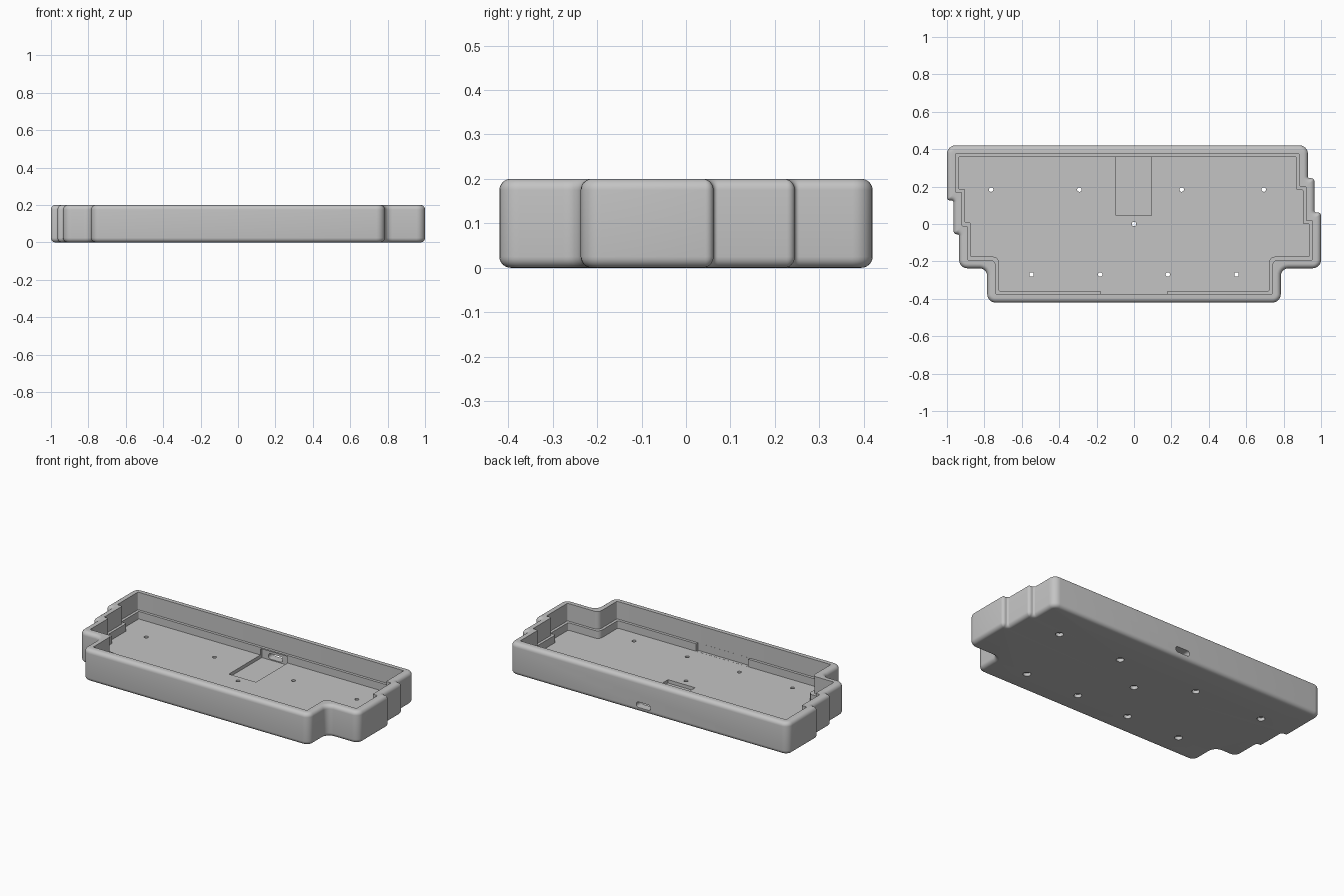
import bpy, bmesh, math
from mathutils import Vector, Matrix

cube = bpy.data.objects.get("Cube")
if cube:
    bpy.data.objects.remove(cube, do_unlink=True)

grey = bpy.data.materials.new("light_grey")
grey.use_nodes = True
GREY = (0.55, 0.55, 0.55, 1)
grey.diffuse_color = GREY
grey.node_tree.nodes["Principled BSDF"].inputs["Base Color"].default_value = GREY

HEIGHT, FILLET = 0.2, 0.025
WALL, LEDGE = 0.045, 0.062       # insets of the upper wall and of the ledge
FLOOR_Z, LEDGE_Z = 0.043, 0.09

# Stepped plan of the case, counter-clockwise from the front left notch
PLAN = [(-0.785, -0.42), (0.785, -0.42), (0.785, -0.237), (1, -0.237),
        (1, 0.062), (0.965, 0.062), (0.965, 0.245), (0.93, 0.245),
        (0.93, 0.42), (-1, 0.42), (-1, 0.125), (-0.965, 0.125),
        (-0.965, -0.055), (-0.935, -0.055), (-0.935, -0.237), (-0.785, -0.237)]


def corner_radius(inset, convex, small):
    if inset > 0.04:
        return 0.006 if convex or small else 0.03
    if convex:
        return max((0.018 if small else 0.045) - inset, 0.003)
    return min(0.01 + inset, 0.026) if small else 0.04 + inset


def outline(inset, segments=6):
    """Plan moved inwards, with every corner rounded by an arc."""
    pts = [Vector(p) for p in PLAN]
    ring = []
    for i, p in enumerate(pts):
        before, after = p - pts[i - 1], pts[(i + 1) % len(pts)] - p
        small = min(before.length, after.length) < 0.05
        a, b = before.normalized(), after.normalized()
        convex = a.cross(b) > 0
        r = corner_radius(inset, convex, small)
        corner = p + inset * Vector((-a.y - b.y, a.x + b.x))
        centre = corner - r * a + r * b
        for k in range(segments + 1):
            t = math.pi / 2 * k / segments
            ring.append(centre - r * math.cos(t) * b + r * math.sin(t) * a)
    return ring


def make_object(name, bm):
    bmesh.ops.recalc_face_normals(bm, faces=bm.faces)
    mesh = bpy.data.meshes.new(name)
    bm.to_mesh(mesh)
    bm.free()
    mesh.materials.append(grey)
    obj = bpy.data.objects.new(name, mesh)
    bpy.context.collection.objects.link(obj)
    return obj


# Case shell: bottom fillet, side, top fillet, inner wall, ledge, floor
steps = [math.pi / 2 * k / 6 for k in range(7)]
section = [(FILLET * (1 - math.sin(t)), FILLET * (1 - math.cos(t))) for t in steps]
section += [(inset, HEIGHT - z) for inset, z in reversed(section)]
section += [(WALL, HEIGHT), (WALL, LEDGE_Z), (LEDGE, LEDGE_Z), (LEDGE, FLOOR_Z)]

bm = bmesh.new()
rings = [[bm.verts.new((p.x, p.y, z)) for p in outline(inset)] for inset, z in section]
for low, high in zip(rings, rings[1:]):
    for i in range(len(low)):
        j = (i + 1) % len(low)
        bm.faces.new((low[i], low[j], high[j], high[i]))
bm.faces.new(rings[0][::-1])
bm.faces.new(rings[-1])
case = make_object("case_shell", bm)


def cut(bm):
    """Subtract a temporary solid from the case."""
    cutter = make_object("cutter", bm)
    cutter.hide_render = True
    mod = case.modifiers.new("cut", "BOOLEAN")
    mod.operation, mod.solver, mod.object = "DIFFERENCE", "EXACT", cutter
    bpy.context.view_layer.objects.active = case
    bpy.ops.object.modifier_apply(modifier=mod.name)
    bpy.data.objects.remove(cutter, do_unlink=True)


def box(low, high):
    bm = bmesh.new()
    low, high = Vector(low), Vector(high)
    size = Matrix.Diagonal((*(high - low), 1))
    bmesh.ops.create_cube(bm, size=1, matrix=Matrix.Translation((low + high) / 2) @ size)
    return bm


# Pocket for the circuit board, reaching under the ledge
cut(box((-0.095, 0.045, 0.022), (0.093, 0.371, 0.082)))
# Gap in the front ledge
cut(box((-0.18, -0.3745, FLOOR_Z + 0.0005), (0.18, -0.34, LEDGE_Z + 0.004)))

# Rounded socket slot through the back wall
slot = box((-0.05, 0.34, 0.028), (0.05, 0.46, 0.062))
along = [e for e in slot.edges if abs(e.verts[0].co.y - e.verts[1].co.y) > 0.1]
bmesh.ops.bevel(slot, geom=along, offset=0.0165, segments=6, profile=0.5, affect="EDGES")
cut(slot)

# Screw holes, wider from below
screws = [(x, 0.184) for x in (-0.764, -0.292, 0.255, 0.694)] + [(0, 0)]
screws += [(x, -0.27) for x in (-0.548, -0.18, 0.18, 0.548)]
bm = bmesh.new()
for x, y in screws:
    loops = []
    for r, z in ((0.022, -0.02), (0.022, 0.02), (0.012, 0.02), (0.012, 0.08)):
        loops.append([bm.verts.new((x + r * math.cos(k * math.tau / 20),
                                    y + r * math.sin(k * math.tau / 20), z))
                      for k in range(20)])
    for low, high in zip(loops, loops[1:]):
        for i in range(20):
            j = (i + 1) % 20
            bm.faces.new((low[i], low[j], high[j], high[i]))
    bm.faces.new(loops[0][::-1])
    bm.faces.new(loops[-1])
cut(bm)

# Smooth fillets, crisp edges
bpy.ops.object.select_all(action="DESELECT")
case.select_set(True)
bpy.context.view_layer.objects.active = case
bpy.ops.object.shade_smooth_by_angle(angle=math.radians(30))
